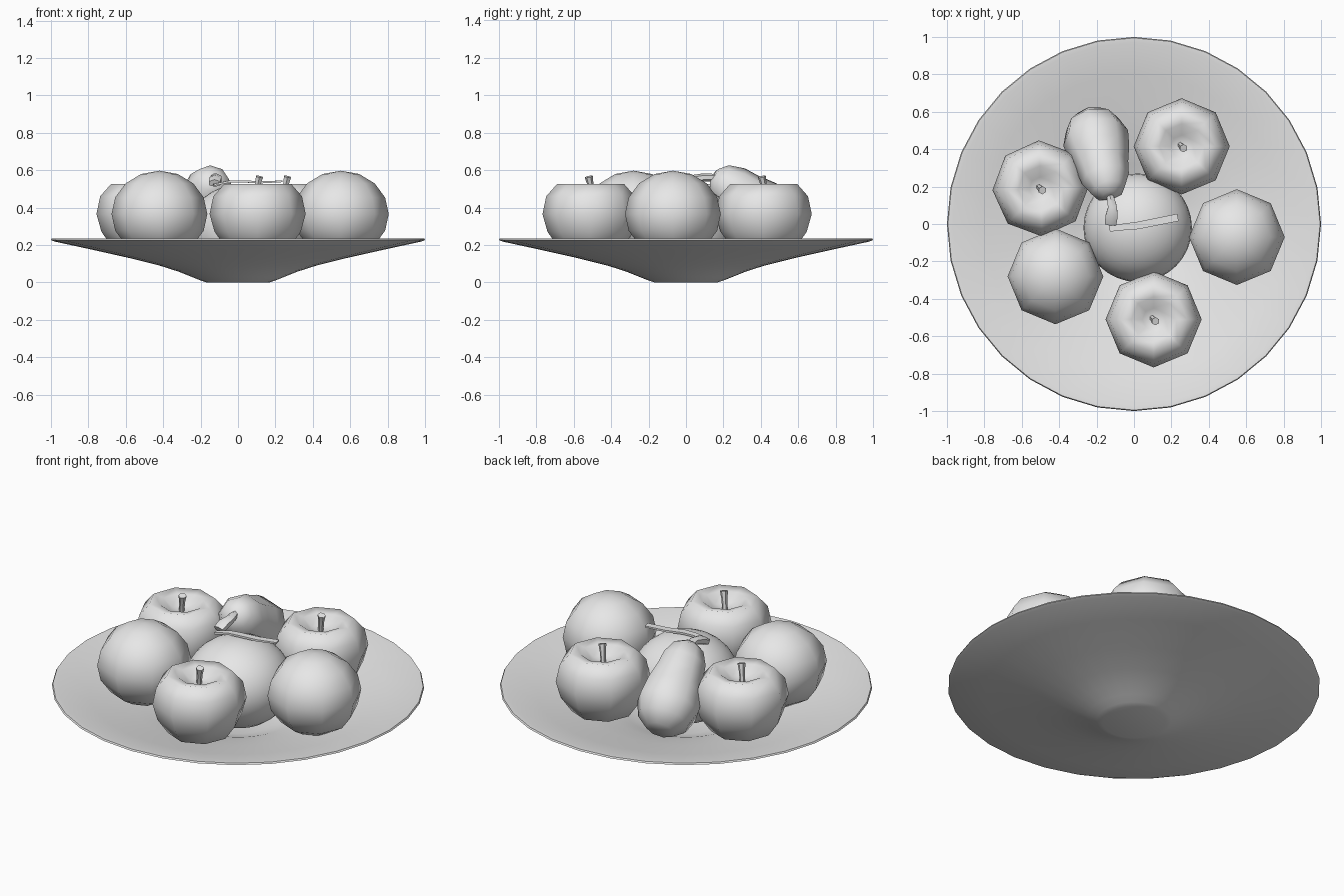
import bpy, bmesh, math
from mathutils import Vector, Matrix

if "Cube" in bpy.data.objects:
    bpy.data.objects.remove(bpy.data.objects["Cube"])

mat = bpy.data.materials.new("plain grey")
mat.diffuse_color = (0.8, 0.8, 0.8, 1)
mat.use_nodes = True
mat.node_tree.nodes["Principled BSDF"].inputs["Base Color"].default_value = mat.diffuse_color


def finish(name, bm, angle=180):
    bmesh.ops.recalc_face_normals(bm, faces=bm.faces)
    me = bpy.data.meshes.new(name)
    bm.to_mesh(me)
    bm.free()
    ob = bpy.data.objects.new(name, me)
    bpy.context.collection.objects.link(ob)
    me.materials.append(mat)
    bpy.ops.object.select_all(action='DESELECT')
    ob.select_set(True)
    bpy.context.view_layer.objects.active = ob
    bpy.ops.object.shade_smooth_by_angle(angle=math.radians(angle))
    return ob


def skin(bm, rings):
    # bridge neighbouring rings; a ring of one vertex is a pole
    n = max(len(r) for r in rings)
    for a, b in zip(rings, rings[1:]):
        for i in range(n):
            j = (i + 1) % n
            quad = [a[i % len(a)], a[j % len(a)], b[j % len(b)], b[i % len(b)]]
            bm.faces.new(list(dict.fromkeys(quad)))


def lathe(name, profile, n, matrix, angle=180):
    bm = bmesh.new()
    rings = []
    for r, z in profile:
        count = n if r > 0 else 1
        rings.append([bm.verts.new(matrix @ Vector((r * math.cos(2 * math.pi * i / n),
                      r * math.sin(2 * math.pi * i / n), z))) for i in range(count)])
    skin(bm, rings)
    return finish(name, bm, angle)


def tube(name, path, sizes, n=6, angle=50):
    # sizes give half-width and half-height of each section
    bm = bmesh.new()
    pts = [Vector(p) for p in path]
    rings = []
    for k, p in enumerate(pts):
        d = (pts[min(k + 1, len(pts) - 1)] - pts[max(k - 1, 0)]).normalized()
        up = Vector((0, 0, 1)) if abs(d.z) < 0.8 else Vector((0, 1, 0))
        side = d.cross(up).normalized()
        top = side.cross(d)
        w, h = sizes[k]
        rings.append([bm.verts.new(p + side * w * math.cos(2 * math.pi * (i + .5) / n)
                      + top * h * math.sin(2 * math.pi * (i + .5) / n)) for i in range(n)])
    skin(bm, rings)
    bm.faces.new(rings[0])
    bm.faces.new(rings[-1])
    return finish(name, bm, angle)


def ball(rx, rz, rings):
    return [(rx * math.sin(math.pi * k / rings) if 0 < k < rings else 0,
             -rz * math.cos(math.pi * k / rings)) for k in range(rings + 1)]


at = Matrix.Translation

# wide shallow bowl with a small foot
lathe("bowl", [(0, 0), (.17, 0), (.2, .01), (.25, .03), (.32, .058), (.42, .09), (.58, .13),
               (.8, .179), (.98, .218), (1, .226), (.995, .235), (.97, .234), (.8, .196),
               (.58, .147), (.42, .107), (.32, .075), (.25, .047), (.18, .03), (0, .025)],
      32, Matrix.Identity(4), 60)

# apples with dimpled tops and short stems
apple = [(0, .17), (.09, .15), (.17, .185), (.23, .27), (.257, .365), (.237, .46),
         (.18, .525), (.12, .515), (.06, .475), (0, .46)]
for i, (x, y, turn) in enumerate([(-.5, .19, 2), (.255, .415, 0), (.105, -.51, 0)]):
    lathe(f"apple_{i + 1}", apple, 8, at((x, y, 0)) @ Matrix.Rotation(math.radians(turn), 4, 'Z'))
    tube(f"apple_stem_{i + 1}", [(x - .01, y + .01, .45), (x, y, .52), (x + .01, y - .01, .565)],
         [(.014, .014), (.016, .016), (.022, .022)])

# oranges
for i, (x, y) in enumerate([(-.42, -.28), (.55, -.07)]):
    lathe(f"orange_{i + 1}", ball(.256, .232, 8), 8, at((x, y, .365)))

# large central fruit with a curved leaf on top
lathe("central_fruit", ball(.29, .25, 16), 32, at((.02, -.02, .275)))
tube("leaf", [(-.13, -.025, .522), (-.05, -.015, .538), (.02, -.008, .54),
              (.12, .012, .535), (.235, .035, .54)],
     [(.022, .007), (.025, .008), (.028, .008), (.028, .008), (.028, .006)], 4)

# pear leaning against the central fruit
axis = Vector((.19, -.785, .595)).normalized()
lean = at((-.205, .46, .34)) @ axis.to_track_quat('Z', 'Y').to_matrix().to_4x4()
lathe("pear", [(0, -.155), (.08, -.15), (.145, -.09), (.178, 0), (.165, .1), (.14, .2),
               (.128, .28), (.09, .36), (.04, .395), (0, .395)], 8, lean)
tube("pear_stem", [(-.13, .16, .56), (-.115, .09, .56), (-.12, .04, .55), (-.125, 0, .53)],
     [(.02, .02), (.028, .022), (.038, .025), (.035, .022)])
